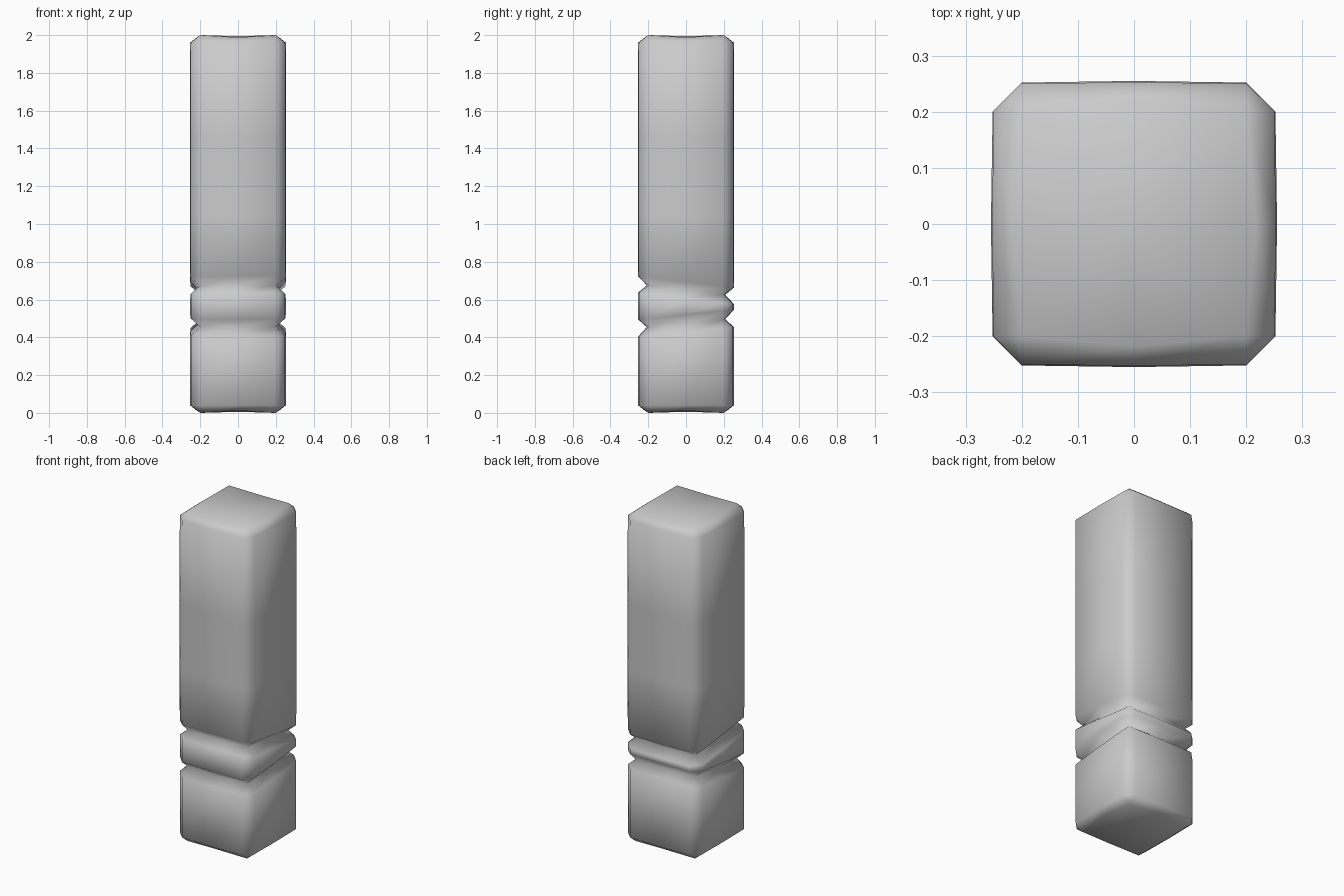
import bpy, bmesh

if "Cube" in bpy.data.objects:
    bpy.data.objects.remove(bpy.data.objects["Cube"])

W, C = 0.25, 0.20   # half width, half width inside the chamfer


def ring(bm, z, slope=0.0, half=W, mid=0.003, mid_dz=0.0):
    """Chamfered square outline with a slightly swollen middle on each side."""
    verts = []
    for ax, ay in ((0, -1), (1, 0), (0, 1), (-1, 0)):
        for t in (-C, 0.0, C):
            r = half + (mid if t == 0 else 0)
            x, y = ax * r - ay * t, ay * r + ax * t
            verts.append(bm.verts.new((x, y, z + slope * y + (mid_dz if t == 0 else 0))))
    return verts


bm = bmesh.new()
LOW, HIGH = 0.10, -0.12   # tilt of the two grooves
rings = [
    # base block
    ring(bm, 0.0, half=C, mid=0.018, mid_dz=0.012),
    ring(bm, 0.04),
    ring(bm, 0.43, LOW),
    # lower groove, collar, upper groove
    ring(bm, 0.475, LOW, half=C, mid=0.008),
    ring(bm, 0.52, LOW),
    ring(bm, 0.607, HIGH),
    ring(bm, 0.65, HIGH, half=C, mid=0.008),
    ring(bm, 0.693, HIGH),
    # tall shaft
    ring(bm, 1.05, half=W + 0.002),
    ring(bm, 1.45, half=W + 0.002),
    ring(bm, 1.96),
    ring(bm, 2.0, half=C, mid=0.018, mid_dz=-0.012),
]
for a, b in zip(rings, rings[1:]):
    for i in range(12):
        j = (i + 1) % 12
        bm.faces.new((a[i], a[j], b[j], b[i]))

# end caps
caps = [bm.faces.new(rings[0][::-1]), bm.faces.new(rings[-1])]
bmesh.ops.poke(bm, faces=caps)

# chamfer corners collapse to one point on the inset rings
bmesh.ops.remove_doubles(bm, verts=bm.verts, dist=0.0005)
bmesh.ops.recalc_face_normals(bm, faces=bm.faces)
for f in bm.faces:
    f.smooth = True

mesh = bpy.data.meshes.new("pillar")
bm.to_mesh(mesh)
bm.free()
pillar = bpy.data.objects.new("pillar", mesh)
bpy.context.collection.objects.link(pillar)
